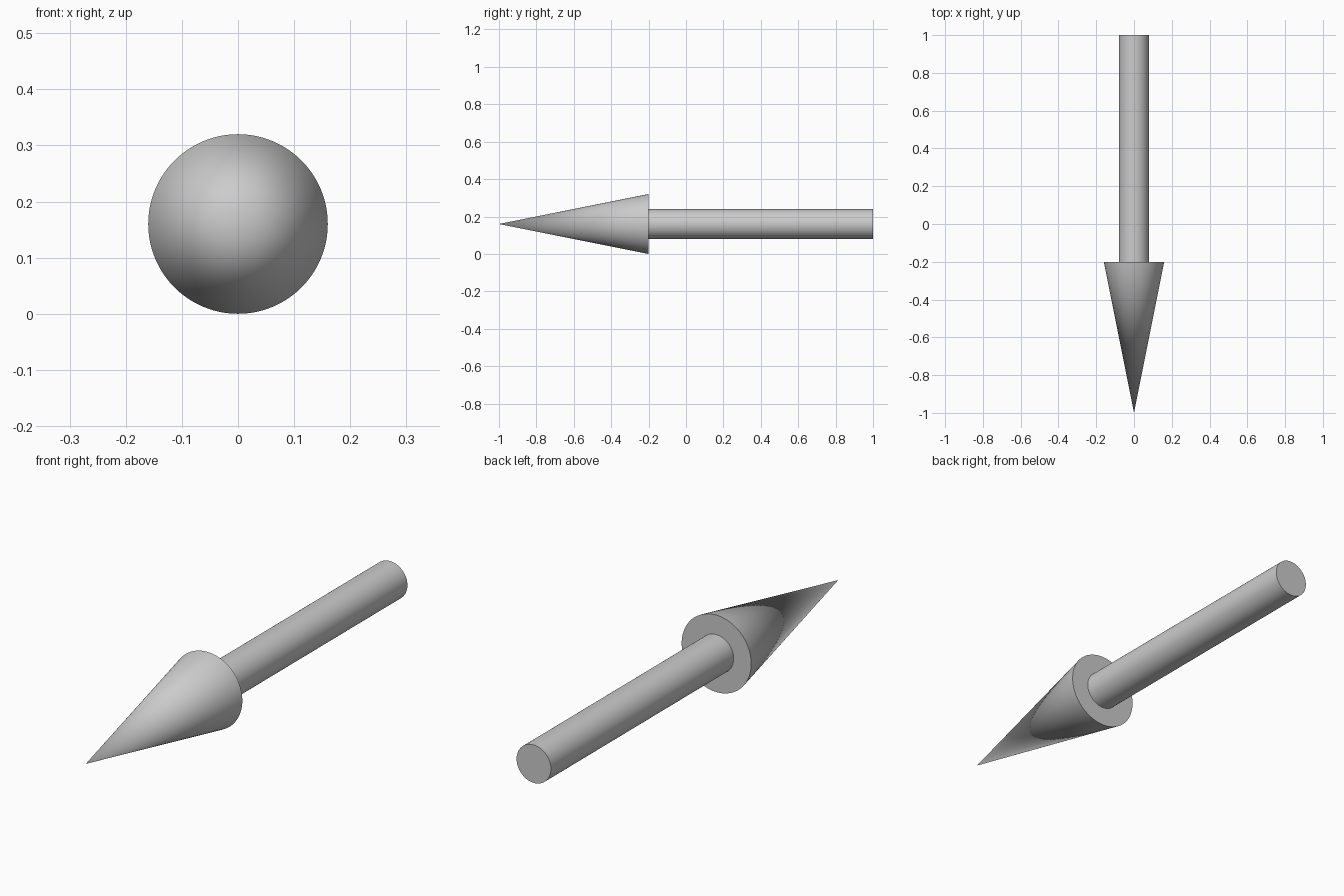
import bpy
import math

if "Cube" in bpy.data.objects:
    bpy.data.objects.remove(bpy.data.objects["Cube"])

AXIS_Z = 0.16   # height of the arrow's centre line
SIDES = 96


def round_part(name, r_back, r_front, y_back, y_front):
    """Round solid along y, running from y_back to y_front."""
    bpy.ops.mesh.primitive_cone_add(
        vertices=SIDES, radius1=r_back, radius2=r_front,
        depth=y_back - y_front,
        location=(0, (y_back + y_front) / 2, AXIS_Z),
        rotation=(math.pi / 2, 0, 0))
    obj = bpy.context.object
    obj.name = name
    bpy.ops.object.shade_smooth_by_angle(angle=math.radians(30))
    return obj


# Pointed head, tip towards the front
round_part("arrow_head", 0.16, 0.0, -0.2, -1.0)

# Straight shaft behind the head
round_part("arrow_shaft", 0.079, 0.079, 1.0, -0.2)
